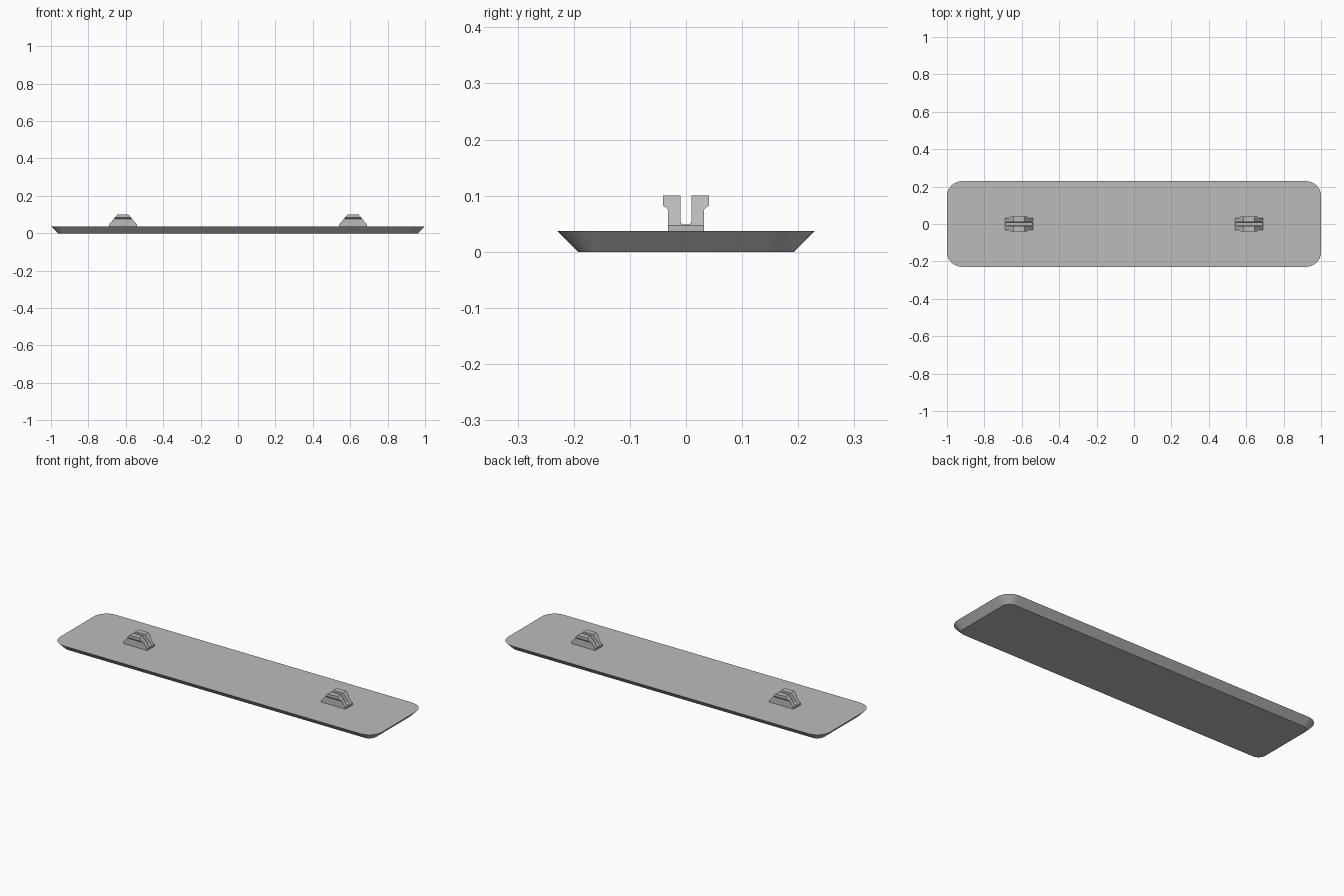
import bpy, bmesh, math
from mathutils import Vector

if "Cube" in bpy.data.objects:
    bpy.data.objects.remove(bpy.data.objects["Cube"])

grey = bpy.data.materials.new("light grey")
grey.diffuse_color = (0.5, 0.5, 0.5, 1)
grey.use_nodes = True
grey.node_tree.nodes["Principled BSDF"].inputs["Base Color"].default_value = grey.diffuse_color


def finish(bm, name):
    bmesh.ops.recalc_face_normals(bm, faces=bm.faces)
    me = bpy.data.meshes.new(name)
    bm.to_mesh(me)
    bm.free()
    me.materials.append(grey)
    ob = bpy.data.objects.new(name, me)
    bpy.context.collection.objects.link(ob)
    bpy.ops.object.select_all(action='DESELECT')
    ob.select_set(True)
    bpy.context.view_layer.objects.active = ob
    bpy.ops.object.shade_smooth_by_angle(angle=math.radians(30))
    return ob


def rounded_rect(hx, hy, r, n=8):
    pts = []
    for q, (sx, sy) in enumerate([(1, 1), (-1, 1), (-1, -1), (1, -1)]):
        for i in range(n + 1):
            a = math.pi / 2 * (q + i / n)
            pts.append((sx * (hx - r) + r * math.cos(a), sy * (hy - r) + r * math.sin(a)))
    return pts


# Plate: rounded rectangle with a 45 degree chamfer underneath
T = 0.037
bm = bmesh.new()
low = [bm.verts.new((x, y, 0)) for x, y in rounded_rect(1 - T, 0.229 - T, 0.08 - T)]
top = [bm.verts.new((x, y, T)) for x, y in rounded_rect(1, 0.229, 0.08)]
n = len(low)
bm.faces.new(low[::-1])
bm.faces.new(top)
for i in range(n):
    j = (i + 1) % n
    bm.faces.new((low[i], low[j], top[j], top[i]))
finish(bm, "plate")


# Clip: slotted, lipped cross-section, extruded along x, ends cut to a slope
def clip(cx, name):
    r, s, zb = 0.005, 0.0098, 0.049
    half = [(0.032, T), (0.032, 0.075), (0.041, 0.083), (0.041, 0.1), (s, 0.1)]
    for i in range(5):
        a = math.pi / 2 * i / 4
        half.append((s - r + r * math.cos(a), zb + r - r * math.sin(a)))
    prof = half + [(-y, z) for y, z in reversed(half)]
    bm = bmesh.new()
    face = bm.faces.new([bm.verts.new((-0.074, y, z)) for y, z in prof])
    ext = bmesh.ops.extrude_face_region(bm, geom=[face])
    bmesh.ops.translate(bm, vec=(0.148, 0, 0),
                        verts=[v for v in ext['geom'] if isinstance(v, bmesh.types.BMVert)])
    for sx in (-1, 1):
        cut = bmesh.ops.bisect_plane(
            bm, geom=bm.verts[:] + bm.edges[:] + bm.faces[:],
            plane_co=(sx * 0.03, 0, 0.1), plane_no=Vector((sx * 0.053, 0, 0.044)).normalized(),
            clear_outer=True)
        edges = [e for e in cut['geom_cut'] if isinstance(e, bmesh.types.BMEdge)]
        bmesh.ops.holes_fill(bm, edges=[e for e in edges if e.is_boundary], sides=0)
    bmesh.ops.translate(bm, vec=(cx, 0, 0), verts=bm.verts)
    finish(bm, name)


clip(-0.615, "left_clip")
clip(0.615, "right_clip")
